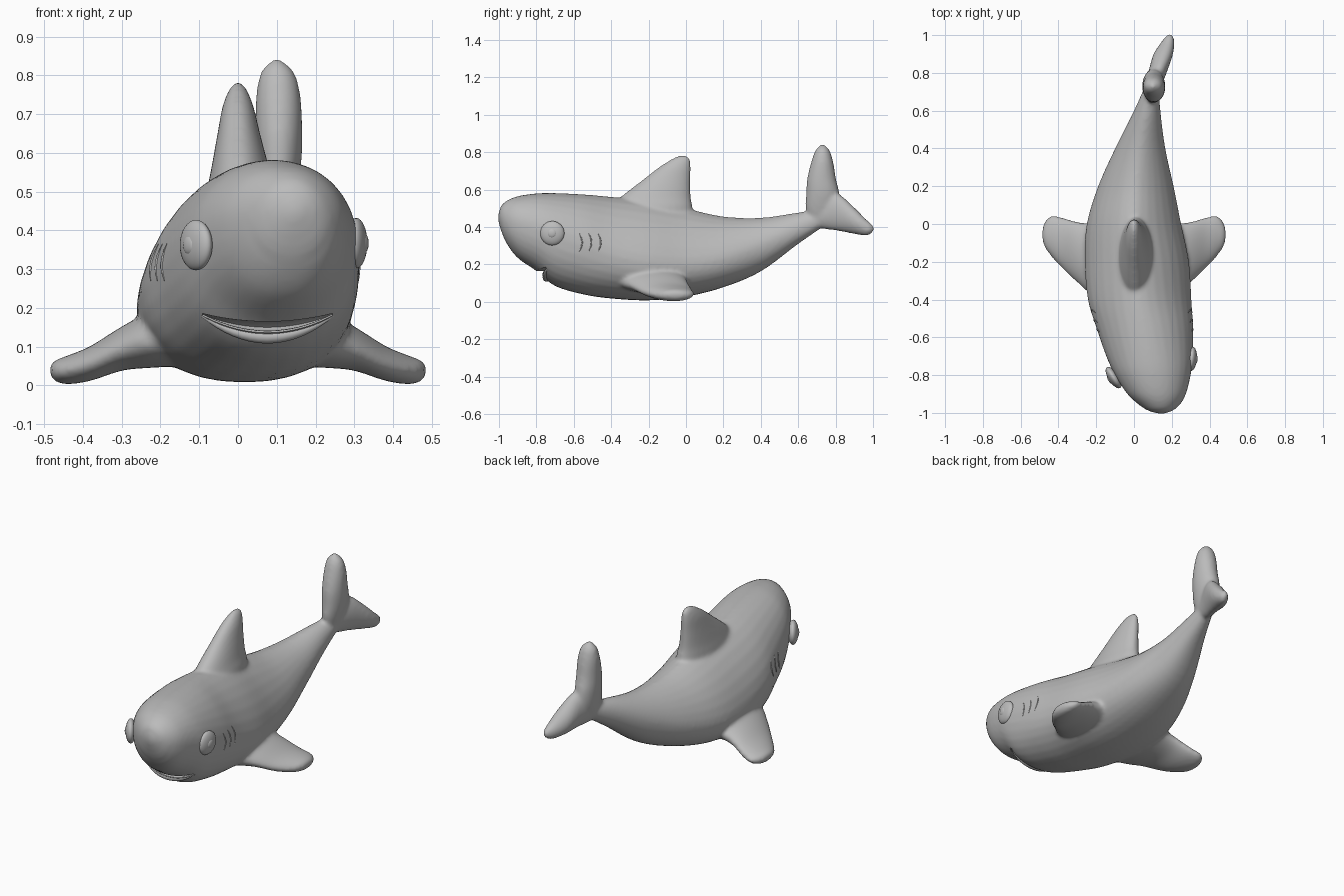
import bpy
import bmesh
import math
from mathutils import Vector

if "Cube" in bpy.data.objects:
    bpy.data.objects.remove(bpy.data.objects["Cube"], do_unlink=True)

grey = bpy.data.materials.new("plain grey")
grey.use_nodes = True
grey.diffuse_color = (0.5, 0.5, 0.5, 1)
grey.node_tree.nodes["Principled BSDF"].inputs["Base Color"].default_value = grey.diffuse_color

AXIS_MAP = {
    "x": lambda along, across, span: (along, span, across),
    "y": lambda along, across, span: (across, along, span),
    "z": lambda along, across, span: (across, span, along),
}


def smooth_rows(rows, steps=5):
    """Catmull-Rom interpolation between the section rows."""
    result = []
    for i in range(len(rows) - 1):
        before, start = rows[max(i - 1, 0)], rows[i]
        end, after = rows[i + 1], rows[min(i + 2, len(rows) - 1)]
        for k in range(steps):
            t = k / steps
            result.append([
                b + t * (c - a) / 2 + t * t * (a - 2.5 * b + 2 * c - d / 2)
                + t ** 3 * (1.5 * (b - c) + (d - a) / 2)
                for a, b, c, d in zip(before, start, end, after)])
    return result + [list(rows[-1])]


def loft(bm, axis, rows, side=1, segments=32):
    """Closed loft; row = along, centre, half width, low, high, widest level, roundness."""
    full = [r if len(r) > 5 else (*r, (r[3] + r[4]) / 2, 2) for r in rows]
    rings = []
    for along, centre, half, low, high, mid, power in smooth_rows(full):
        ring = []
        for k in range(segments):
            angle = math.tau * k / segments
            c, s = math.cos(angle), math.sin(angle)
            p = power if s > 0 else 2.2 if power != 2 else 2
            across = centre + max(half, 0.003) * math.copysign(abs(c) ** (2 / p), c)
            reach = high - mid if s > 0 else mid - low
            span = mid + reach * math.copysign(abs(s) ** (2 / p), s)
            x, y, z = AXIS_MAP[axis](along, across, span)
            ring.append(bm.verts.new((side * x, y, z)))
        rings.append(ring)
    for a, b in zip(rings, rings[1:]):
        for k in range(segments):
            j = (k + 1) % segments
            bm.faces.new((a[k], a[j], b[j], b[k]))
    bm.faces.new(rings[0])
    bm.faces.new(rings[-1])


def make_object(name, bm):
    bmesh.ops.recalc_face_normals(bm, faces=bm.faces)
    mesh = bpy.data.meshes.new(name)
    bm.to_mesh(mesh)
    bm.free()
    obj = bpy.data.objects.new(name, mesh)
    bpy.context.collection.objects.link(obj)
    mesh.materials.append(grey)
    return obj


def activate(obj):
    bpy.ops.object.select_all(action="DESELECT")
    obj.select_set(True)
    bpy.context.view_layer.objects.active = obj


def smooth(obj, degrees=40):
    activate(obj)
    bpy.ops.object.shade_smooth_by_angle(angle=math.radians(degrees))


def tube(name, points, radius):
    """Round tube through the points, thin at both ends."""
    curve = bpy.data.curves.new(name, "CURVE")
    curve.dimensions = "3D"
    curve.bevel_depth = radius
    curve.bevel_resolution = 3
    curve.use_fill_caps = True
    spline = curve.splines.new("POLY")
    spline.points.add(len(points) - 1)
    for i, (point, co) in enumerate(zip(spline.points, points)):
        point.co = (*co, 1)
        point.radius = 0.25 + 0.75 * math.sin(math.pi * i / (len(points) - 1))
    obj = bpy.data.objects.new(name, curve)
    bpy.context.collection.objects.link(obj)
    curve.materials.append(grey)
    activate(obj)
    bpy.ops.object.convert(target="MESH")
    smooth(bpy.context.object, 60)


# Body, nose to tail root
skin = bmesh.new()
loft(skin, "y", [
    (-1.005, .145, .01, .44, .46, .45, 2),
    (-.99, .14, .06, .385, .51, .45, 2),
    (-.96, .135, .105, .315, .54, .43, 2),
    (-.9, .12, .155, .235, .565, .42, 2.01),
    (-.8, .1, .2, .165, .58, .39, 2.01),
    (-.7, .083, .23, .085, .582, .35, 1.95),
    (-.55, .057, .256, .04, .575, .3, 1.85),
    (-.4, .03, .274, .018, .562, .25, 1.7),
    (-.2, .015, .276, .008, .54, .21, 1.6),
    (0, 0, .25, .028, .5, .2, 1.6),
    (.2, .01, .2, .078, .457, .23, 1.65),
    (.4, .033, .133, .163, .45, .3, 1.75),
    (.6, .07, .07, .31, .478, .39, 1.9),
    (.76, .1, .03, .42, .5, .46, 2)])

# Dorsal fin
loft(skin, "z", [
    (.42, .01, .09, -.42, .03),
    (.5, .01, .09, -.4, .035),
    (.56, .006, .075, -.35, .026),
    (.65, .002, .055, -.235, .024),
    (.72, 0, .04, -.145, .026),
    (.765, 0, .022, -.075, .022),
    (.782, 0, .006, -.04, .005)])

# Tail: upright upper lobe and trailing lower lobe
loft(skin, "z", [
    (.43, .095, .035, .66, .77),
    (.5, .1, .05, .64, .815),
    (.58, .104, .06, .642, .82),
    (.66, .105, .061, .648, .802),
    (.75, .104, .057, .67, .787),
    (.81, .102, .042, .692, .768),
    (.842, .1, .008, .72, .738)])
loft(skin, "y", [
    (.68, .093, .035, .4, .5),
    (.76, .11, .047, .386, .58),
    (.82, .13, .05, .378, .575),
    (.9, .155, .052, .363, .505),
    (.96, .178, .036, .354, .445),
    (.99, .187, .022, .364, .42),
    (1.008, .19, .005, .385, .4)])

# Pectoral fins
for side in (1, -1):
    loft(skin, "x", [
        (.14, .12, .07, -.4, .01),
        (.23, .115, .07, -.37, .005),
        (.3, .095, .057, -.31, .012),
        (.38, .057, .045, -.235, .035),
        (.44, .04, .037, -.17, .043),
        (.472, .038, .027, -.125, .012),
        (.486, .04, .01, -.08, -.03)], side)

body = make_object("body", skin)
activate(body)

# Fuse the fins into one soft skin
remesh = body.modifiers.new("fuse", "REMESH")
remesh.mode = "VOXEL"
remesh.voxel_size = 0.01
relax = body.modifiers.new("relax", "SMOOTH")
relax.factor = 0.5
relax.iterations = 9
for modifier in ("fuse", "relax"):
    bpy.ops.object.modifier_apply(modifier=modifier)
bpy.context.view_layer.update()


def skin_point(start, direction):
    hit, location, normal, index = body.ray_cast(Vector(start), Vector(direction))
    return location if hit else Vector(start)


# Smile: lip line and a tapering slot above it
lip_points, slot_rows = [], []
for k in range(17):
    u = k / 8 - 1
    x = .076 + .168 * u
    lip = skin_point((x, -2, .125 + .055 * u * u), (0, 1, 0))
    lip_points.append(lip + Vector((0, .006, 0)))
    slot_rows.append((x, .15 + .033 * u * u, .003 + .012 * (1 - u * u),
                      lip.y - .12, lip.y + .05))

# Gill slits on both sides
gills = []
for side in (1, -1):
    for y in (-.57, -.52, -.47):
        gills.append([skin_point((side * 2, y + .015 * math.sin(k * math.pi / 6),
                                  .27 + .016 * k), (-side, 0, 0)) for k in range(7)])

slot = bmesh.new()
loft(slot, "x", slot_rows, segments=16)
cutter = make_object("mouth_cutter", slot)
cutter.hide_render = True
cut = body.modifiers.new("mouth", "BOOLEAN")
cut.operation = "DIFFERENCE"
cut.object = cutter
activate(body)
bpy.ops.object.modifier_apply(modifier="mouth")
bpy.data.objects.remove(cutter, do_unlink=True)
smooth(body)

tube("lower_lip", lip_points, 0.017)
for number, points in enumerate(gills):
    tube(f"gill_{number + 1}", points, 0.004)


# Eyes: flattened balls with a small raised pupil
def ball(name, location, scale, turn):
    bm = bmesh.new()
    bmesh.ops.create_uvsphere(bm, u_segments=24, v_segments=16, radius=1)
    obj = make_object(name, bm)
    obj.location, obj.scale, obj.rotation_euler.z = location, scale, turn
    smooth(obj, 60)


for name, place, turn in (("left", (.305, -.715, .367), -.1),
                          ("right", (-.108, -.813, .362), math.pi + .57)):
    outward = Vector((math.cos(turn), math.sin(turn), 0))
    ball(name + "_eye", place, (.028, .065, .065), turn)
    ball(name + "_pupil", Vector(place) + outward * .022, (.01, .024, .024), turn)
